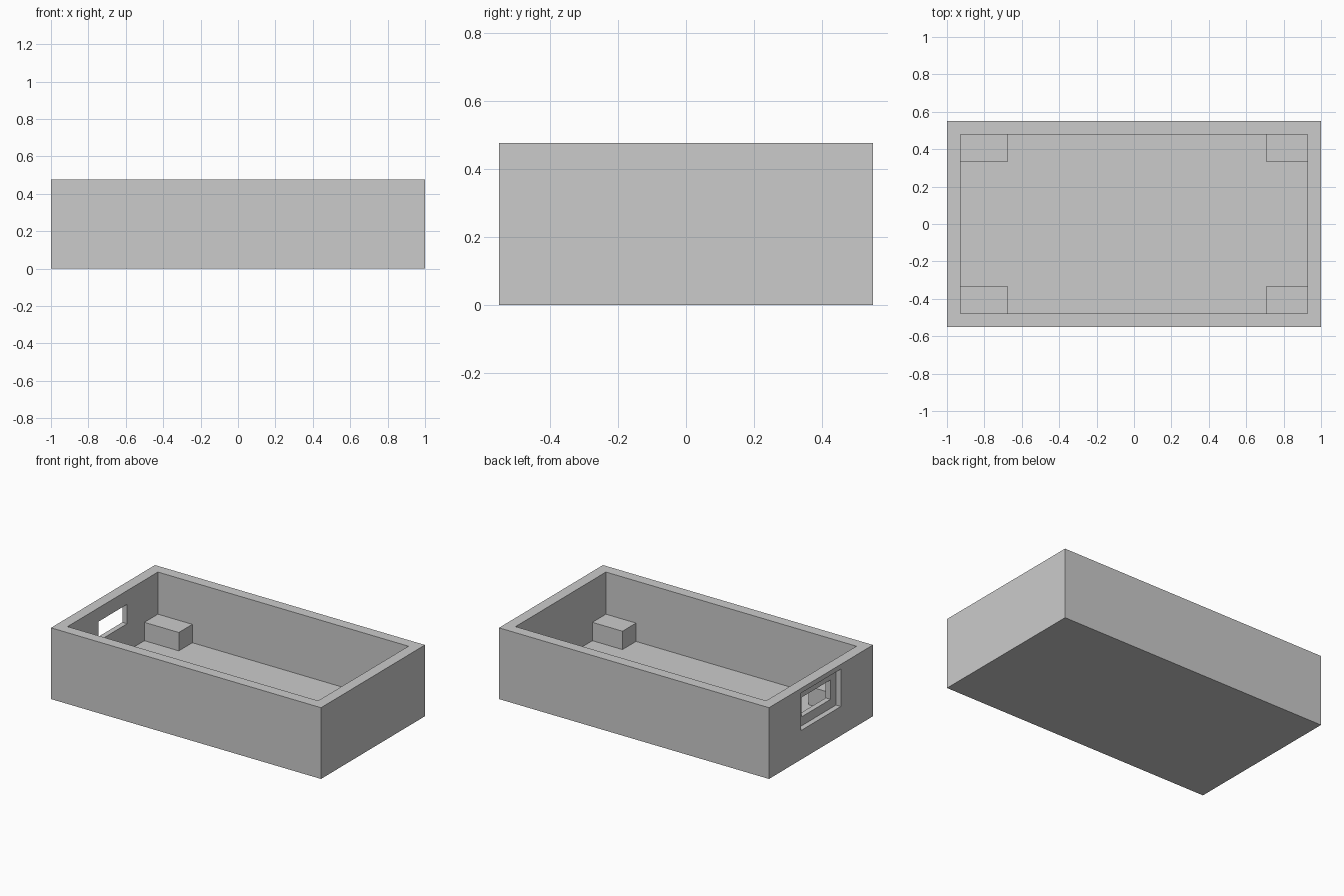
import bpy

cube = bpy.data.objects.get("Cube")
if cube:
    bpy.data.objects.remove(cube, do_unlink=True)

# Overall sizes
HX, HY, H = 1.0, 0.55, 0.477
WALL = 0.072
IX, IY = HX - WALL, HY - WALL
SINK = 0.01

grey = bpy.data.materials.new("plain_grey")
grey.use_nodes = True
colour = (0.6, 0.6, 0.6, 1)
grey.diffuse_color = colour
grey.node_tree.nodes["Principled BSDF"].inputs["Base Color"].default_value = colour


def box(name, x, y, z):
    """Box spanning the given (low, high) ranges."""
    spans = (x, y, z)
    bpy.ops.mesh.primitive_cube_add(size=1, location=[(a + b) / 2 for a, b in spans])
    ob = bpy.context.object
    ob.name = name
    ob.scale = [b - a for a, b in spans]
    bpy.ops.object.transform_apply(location=True, rotation=False, scale=True)
    ob.data.materials.append(grey)
    return ob


def cut(target, cutter):
    """Subtract the cutter from the target, then discard it."""
    cutter.hide_render = True
    mod = target.modifiers.new("cut", "BOOLEAN")
    mod.operation = "DIFFERENCE"
    mod.solver = "EXACT"
    mod.object = cutter
    bpy.context.view_layer.objects.active = target
    bpy.ops.object.modifier_apply(modifier=mod.name)
    bpy.data.objects.remove(cutter, do_unlink=True)


# Open-topped tray
tray = box("tray", (-HX, HX), (-HY, HY), (0, H))
cut(tray, box("cavity", (-IX, IX), (-IY, IY), (WALL, H + 0.1)))

# Stepped port in the right-hand end wall
cut(tray, box("port_recess", (-HX - 0.1, -HX + WALL / 2), (-0.21, 0.21), (0.195, 0.445)))
cut(tray, box("port_hole", (-HX - 0.1, -IX + 0.05), (-0.153, 0.153), (0.255, 0.385)))

# Corner support blocks, slightly sunk into walls and floor
for side, inner_x in (("right", -0.673), ("left", 0.705)):
    for end, sy in (("front", -1), ("back", 1)):
        outer_x = (IX + SINK) * (1 if inner_x > 0 else -1)
        box(f"{end}_{side}_block",
            sorted((inner_x, outer_x)),
            sorted((sy * 0.335, sy * (IY + SINK))),
            (WALL - SINK, 0.195))
